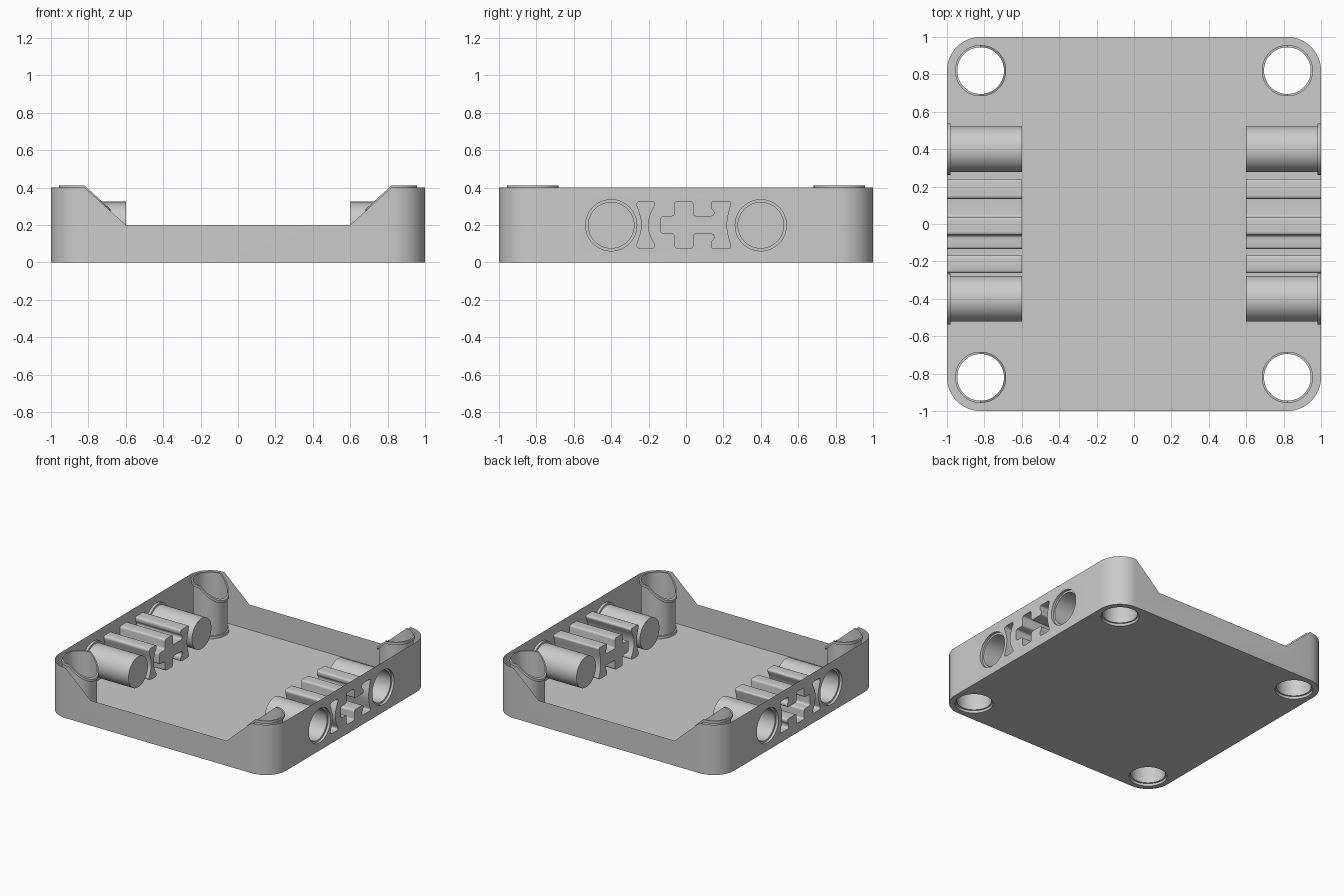
import bpy, bmesh
from math import cos, sin, pi
from mathutils import Vector

if "Cube" in bpy.data.objects:
    bpy.data.objects.remove(bpy.data.objects["Cube"])


def loft(name, loops, caps=True, closed=False):
    """Skin a list of equal-length point loops."""
    bm = bmesh.new()
    rings = [[bm.verts.new(p) for p in lp] for lp in loops]
    n = len(rings[0])
    pairs = list(zip(rings, rings[1:])) + ([(rings[-1], rings[0])] if closed else [])
    for a, b in pairs:
        for i in range(n):
            j = (i + 1) % n
            bm.faces.new((a[i], a[j], b[j], b[i]))
    if caps:
        bm.faces.new(rings[0])
        bm.faces.new(rings[-1])
    bmesh.ops.recalc_face_normals(bm, faces=bm.faces)
    me = bpy.data.meshes.new(name)
    bm.to_mesh(me)
    bm.free()
    ob = bpy.data.objects.new(name, me)
    bpy.context.collection.objects.link(ob)
    return ob


def circle(cx, cy, r, n=48):
    return [(cx + r * cos(2 * pi * i / n), cy + r * sin(2 * pi * i / n)) for i in range(n)]


def rounded(pts, n=5):
    """Soften each (u, v, radius) corner of an outline."""
    out = []
    for i, (u, v, r) in enumerate(pts):
        p = Vector((u, v))
        ends = []
        for q in (pts[i - 1], pts[(i + 1) % len(pts)]):
            d = Vector(q[:2]) - p
            ends.append(p + d.normalized() * min(r, d.length * 0.48))
        for k in range(n + 1):
            t = k / n
            w = ends[0] * (1 - t) ** 2 + p * 2 * t * (1 - t) + ends[1] * t * t
            out.append((w.x, w.y))
    return out


def cut(target, cutter):
    cutter.hide_render = True
    mod = target.modifiers.new("cut", 'BOOLEAN')
    mod.operation = 'DIFFERENCE'
    mod.solver = 'EXACT'
    mod.object = cutter
    bpy.context.view_layer.objects.active = target
    bpy.ops.object.modifier_apply(modifier=mod.name)
    bpy.data.objects.remove(cutter)


def smooth(ob):
    bpy.ops.object.select_all(action='DESELECT')
    ob.select_set(True)
    bpy.context.view_layer.objects.active = ob
    bpy.ops.object.shade_smooth_by_angle(angle=0.6)


C, R = 0.82, 0.18          # corner centre and radius
TUBE, LIP = 0.125, 0.137   # hole radius and rim radius

# Tray block with rounded corners
outline = []
for k, (sx, sy) in enumerate([(1, 1), (-1, 1), (-1, -1), (1, -1)]):
    for i in range(13):
        a = (k + i / 12) * pi / 2
        outline.append((sx * C + R * cos(a), sy * C + R * sin(a)))
tray = loft("tray_shell", [[(x, y, z) for x, y in outline] for z in (0, 0.4)])

# Lowered front and back walls with sloping ends
dip = [(-0.6, 0.2), (0.6, 0.2), (1.04, 0.6), (-1.04, 0.6)]
for s in (-1, 1):
    cut(tray, loft("wall_dip", [[(x, s * y, z) for x, z in dip] for y in (0.6, 1.2)]))

# Corner holes, countersunk below
for sx in (-1, 1):
    for sy in (-1, 1):
        steps = [(LIP, -0.05), (LIP, 0.02), (TUBE, 0.02), (TUBE, 0.6)]
        cut(tray, loft("corner_hole", [[(x, y, z) for x, y in circle(sx * C, sy * C, r)]
                                       for r, z in steps]))

# Side socket outlines in (y, z)
spindle = rounded([(-0.27, 0.326, 0.03), (-0.158, 0.326, 0.03), (-0.203, 0.24, 0.05),
                   (-0.203, 0.16, 0.05), (-0.158, 0.075, 0.03), (-0.27, 0.075, 0.03),
                   (-0.226, 0.2, 0.12)])
half = [(-0.134, 0.046), (-0.06, 0.046), (-0.06, 0.126), (0.037, 0.126), (0.037, 0.046),
        (0.15, 0.046), (0.153, 0.075), (0.135, 0.09), (0.135, 0.126), (0.243, 0.126)]
cross = rounded([(y, 0.2 + z, 0.018) for y, z in half] + [(0.208, 0.2, 0.1)]
                + [(y, 0.2 - z, 0.018) for y, z in reversed(half)])

# Blind sockets in both side walls
for s in (-1, 1):
    for yc in (-0.4, 0.4):
        steps = [(LIP, 1.05), (LIP, 0.98), (0.122, 0.98), (0.122, 0.6)]
        cut(tray, loft("round_socket", [[(s * x, y, z) for y, z in circle(yc, 0.198, r)]
                                        for r, x in steps]))
    for shape in (spindle, cross):
        cut(tray, loft("shaped_socket", [[(s * x, y, z) for y, z in shape] for x in (1.05, 0.6)]))

# Open the top so only the thin shell remains
bm = bmesh.new()
bm.from_mesh(tray.data)
doomed = []
for f in bm.faces:
    c, n = f.calc_center_median(), f.normal
    top = c.z > 0.395
    dip_face = abs(c.y) > 0.62 and n.z > 0.3 and c.z > 0.15
    dip_end = abs(n.y) > 0.9 and 0.58 < abs(c.y) < 0.62
    if top or dip_face or dip_end:
        doomed.append(f)
bmesh.ops.delete(bm, geom=doomed, context='FACES')
bm.to_mesh(tray.data)
bm.free()
smooth(tray)

# Raised rims following the sloped tops of the corner tubes
for sx, nx in ((-1, "left"), (1, "right")):
    for sy, ny in ((-1, "front"), (1, "back")):
        loops = []
        for r, dz in [(TUBE, -0.01), (LIP, -0.01), (LIP, 0.01), (TUBE, 0.01)]:
            loops.append([(x, y, min(0.4, 0.2 + (abs(x) - 0.6) / 1.1) + dz)
                          for x, y in circle(sx * C, sy * C, r)])
        smooth(loft(f"tube_rim_{ny}_{nx}", loops, caps=False, closed=True))
